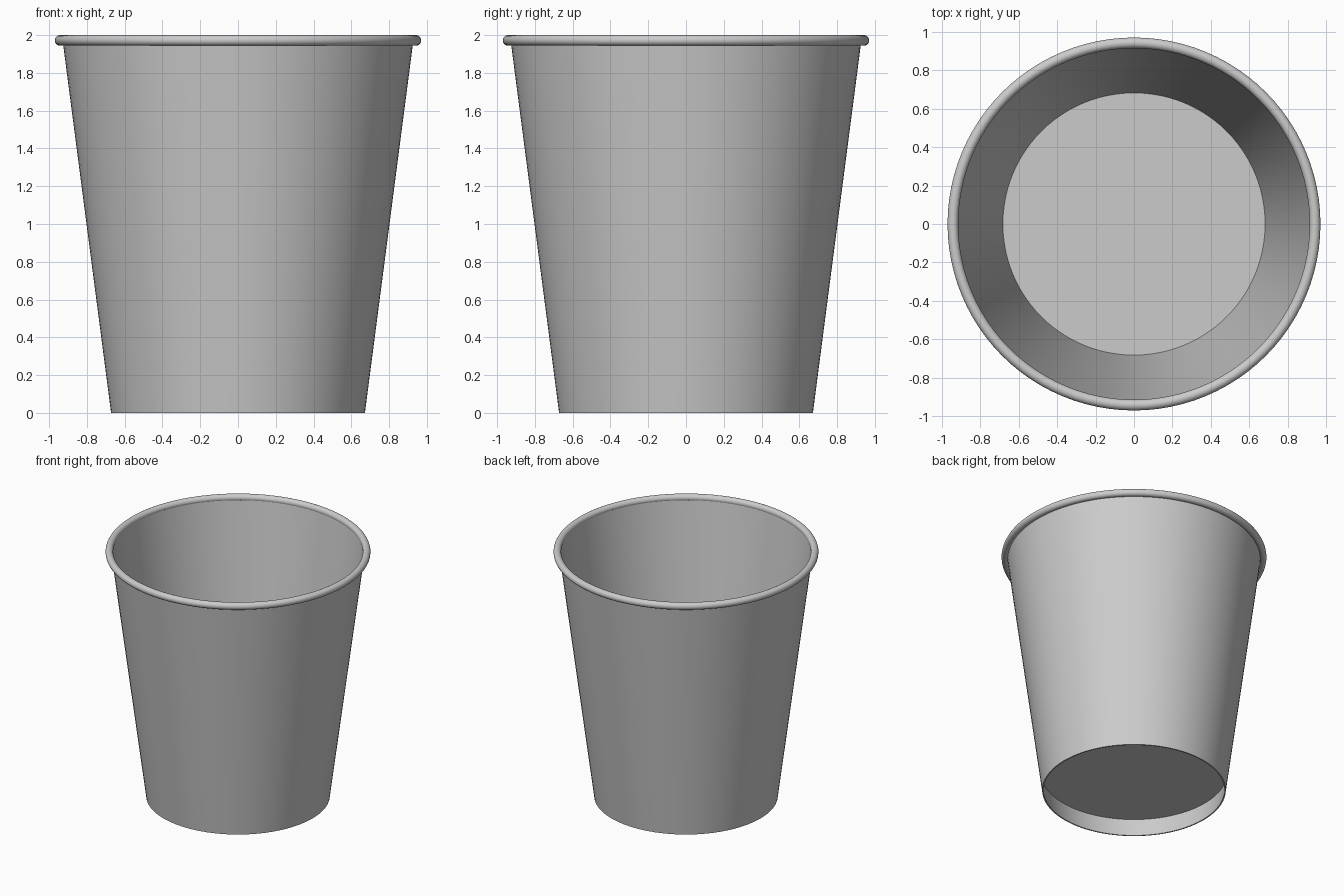
import bpy
import math

SEGMENTS = 96

cube = bpy.data.objects.get("Cube")
if cube:
    bpy.data.objects.remove(cube, do_unlink=True)

grey = bpy.data.materials.new("light grey")
grey.use_nodes = True
colour = (0.6, 0.6, 0.6, 1)
grey.diffuse_color = colour
grey.node_tree.nodes["Principled BSDF"].inputs["Base Color"].default_value = colour


def finish(obj, name):
    """Name the active part, colour it and smooth its curved faces."""
    obj.name = name
    obj.data.materials.append(grey)
    bpy.ops.object.shade_smooth_by_angle(angle=math.radians(35))


def lathe(name, profile):
    """Revolve a closed (radius, height) profile about z."""
    n = len(profile)
    verts, faces = [], []
    for s in range(SEGMENTS):
        a = 2 * math.pi * s / SEGMENTS
        verts += [(r * math.cos(a), r * math.sin(a), z) for r, z in profile]
        t = (s + 1) % SEGMENTS
        for i in range(n):
            j = (i + 1) % n
            faces.append((s * n + i, t * n + i, t * n + j, s * n + j))
    mesh = bpy.data.meshes.new(name)
    mesh.from_pydata(verts, [], faces)
    obj = bpy.data.objects.new(name, mesh)
    bpy.context.collection.objects.link(obj)
    bpy.ops.object.select_all(action="DESELECT")
    obj.select_set(True)
    bpy.context.view_layer.objects.active = obj
    finish(obj, name)


# Thin tapered wall, open at both ends
lathe("cup_wall", [(0.672, 0), (0.927, 1.96), (0.917, 1.96), (0.662, 0)])

# Rolled lip around the mouth
bpy.ops.mesh.primitive_torus_add(
    major_segments=SEGMENTS, minor_segments=20,
    major_radius=0.942, minor_radius=0.028, location=(0, 0, 1.972))
finish(bpy.context.object, "rolled_rim")

# Raised floor, leaving a recess underneath
bpy.ops.mesh.primitive_cylinder_add(
    vertices=SEGMENTS, radius=0.685, depth=0.01, location=(0, 0, 0.15))
finish(bpy.context.object, "cup_floor")
